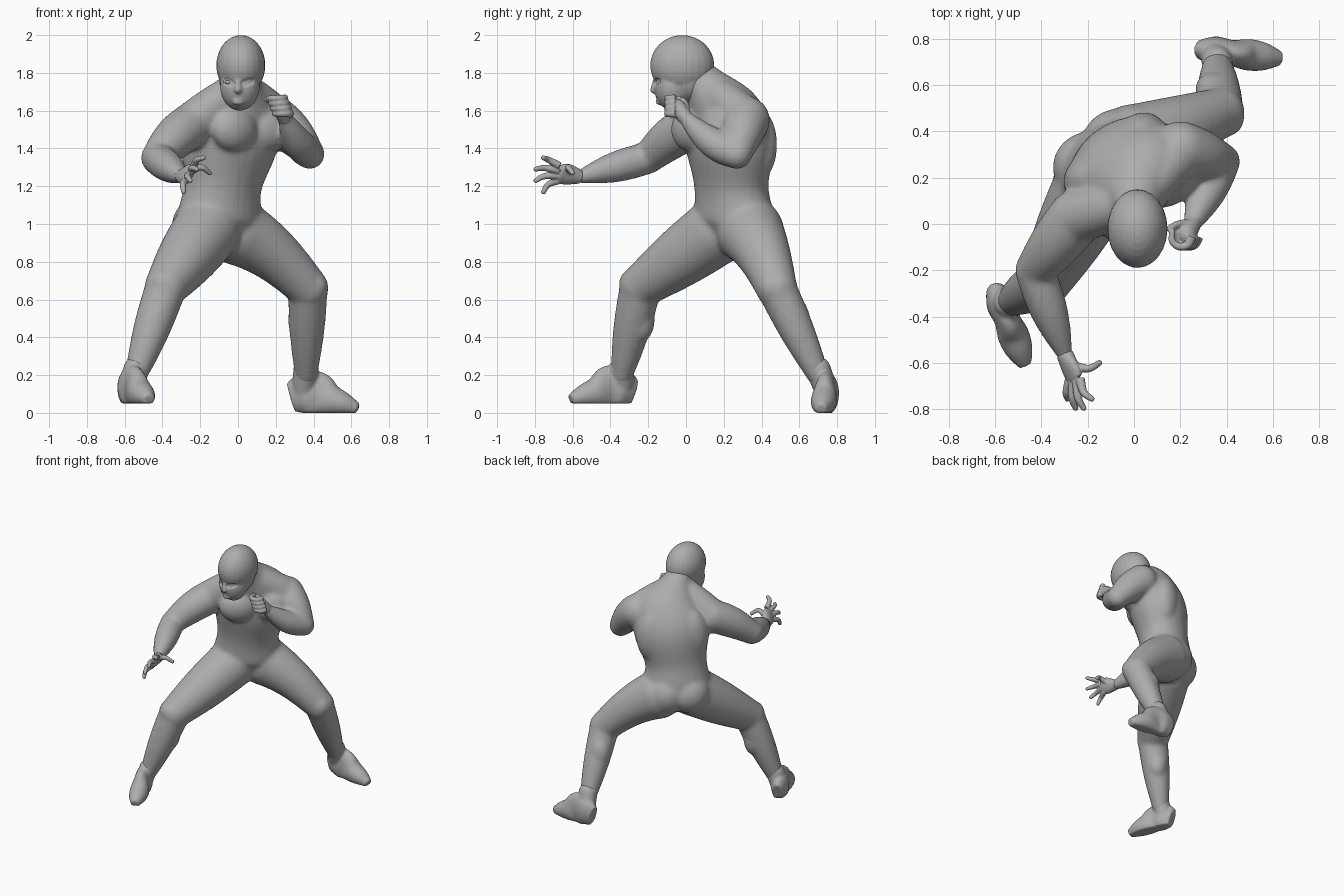
import bpy, bmesh, math
from mathutils import Vector, Matrix

cube = bpy.data.objects.get("Cube")
if cube:
    bpy.data.objects.remove(cube, do_unlink=True)

GREY = (.42, .42, .42, 1)
grey = bpy.data.materials.new("plain grey")
grey.use_nodes = True
grey.diffuse_color = GREY
grey.node_tree.nodes["Principled BSDF"].inputs["Base Color"].default_value = GREY

UP = Vector((0, 0, 1))
ACROSS = Vector((.78, .62, 0))      # shoulder line, towards the model's left
AHEAD = ACROSS.cross(UP)            # where the chest points
YAW = math.atan2(ACROSS.y, ACROSS.x)


def blend(before, start, end, after, t):
    """Smooth curve value between start and end."""
    leave, arrive = (end - before) / 2, (after - start) / 2
    ease = t * t * (3 - 2 * t)
    return (start + (end - start) * ease
            + leave * t * (1 - t) ** 2 - arrive * t * t * (1 - t))


def loft(bm, sections, side=None, steps=5, sides=24):
    """Smooth tube through (centre, half width, half depth) sections."""
    keys = [Vector((*centre, wide, deep)) for centre, wide, deep in sections]
    side = side or (keys[-1].xyz - keys[0].xyz).orthogonal()
    padded = [keys[0], *keys, keys[-1]]
    samples = [blend(*padded[i:i + 4], k / steps)
               for i in range(len(keys) - 1) for k in range(steps)]
    samples.append(keys[-1])
    last = len(samples) - 1
    rings = []
    for i, sample in enumerate(samples):
        along = samples[min(i + 1, last)].xyz - samples[max(i - 1, 0)].xyz
        along.normalize()
        u = (side - along * side.dot(along)).normalized()
        v = along.cross(u)
        wide, deep = sample[3], sample[4]
        angles = [math.tau * k / sides for k in range(sides)]
        rings.append([bm.verts.new(sample.xyz + u * wide * math.cos(a) + v * deep * math.sin(a))
                      for a in angles])
    for low, high in zip(rings, rings[1:]):
        for k in range(sides):
            bm.faces.new((low[k], low[k - 1], high[k - 1], high[k]))
    bm.faces.new(rings[0])
    bm.faces.new(rings[-1])


def blob(bm, centre, radii, yaw=0):
    """Ellipsoid, used for muscles and rounded ends."""
    place = Matrix.Translation(centre) @ Matrix.Rotation(yaw, 4, "Z") @ Matrix.Diagonal((*radii, 1))
    bmesh.ops.create_uvsphere(bm, u_segments=24, v_segments=16, radius=1, matrix=place)


def limb(bm, start, end, thick, thin, swell=0, bow=0):
    """Tapered limb between two joints, swelling and bowing upwards at its middle."""
    sections = []
    for k in range(5):
        t = k / 4
        hump = math.sin(math.pi * t)
        radius = thick + (thin - thick) * t + swell * hump
        sections.append((start.lerp(end, t) + UP * bow * hump, radius, radius))
    loft(bm, sections)
    blob(bm, start, [thick] * 3)
    blob(bm, end, [thin] * 3)


def digit(bm, path, side=None):
    """Finger that narrows towards a round tip."""
    sections = []
    for i, point in enumerate(path):
        radius = .021 - .008 * i / (len(path) - 1)
        sections.append((point, radius, radius))
    loft(bm, sections, side, sides=12)
    blob(bm, path[-1], [radius] * 3)


def fuse(name, bm, voxel, smoothing, floor=None):
    """Merge overlapping pieces into one smooth skin."""
    bmesh.ops.recalc_face_normals(bm, faces=bm.faces)
    if floor is not None:
        for vert in bm.verts:
            vert.co.z = max(vert.co.z, floor)
    mesh = bpy.data.meshes.new(name)
    bm.to_mesh(mesh)
    bm.free()
    part = bpy.data.objects.new(name, mesh)
    bpy.context.collection.objects.link(part)
    merge = part.modifiers.new("merge", "REMESH")
    merge.mode = "VOXEL"
    merge.voxel_size = voxel
    soften = part.modifiers.new("soften", "SMOOTH")
    soften.factor = .5
    soften.iterations = smoothing
    graph = bpy.context.evaluated_depsgraph_get()
    skin = bpy.data.meshes.new_from_object(part.evaluated_get(graph))
    part.modifiers.clear()
    part.data = skin
    skin.materials.clear()
    skin.materials.append(grey)
    skin.shade_smooth()
    return skin


# Joints of the pose
right_hip, right_knee, right_ankle = Vector((-.17, .16, .96)), Vector((-.38, -.24, .67)), Vector((-.54, -.34, .2))
left_hip, left_knee, left_ankle = Vector((0, .34, .96)), Vector((.37, .48, .66)), Vector((.36, .7, .2))
right_shoulder, right_elbow, right_wrist = Vector((-.25, .03, 1.52)), Vector((-.43, -.2, 1.35)), Vector((-.3, -.56, 1.25))
left_shoulder, left_elbow, left_wrist = Vector((.2, .32, 1.55)), Vector((.38, .27, 1.37)), Vector((.25, 0, 1.56))
nape = Vector((.01, .1, 1.73))

# Torso and neck
body = bmesh.new()
loft(body, [((-.1, .2, .87), .1, .1), ((-.1, .25, 1), .24, .18), ((-.08, .24, 1.2), .22, .18),
            ((-.04, .23, 1.42), .27, .21), ((0, .2, 1.58), .25, .18), (nape, .12, .12),
            ((.01, .03, 1.8), .09, .1)], ACROSS)
# Paired muscles: chest, back and seat
for sign in (-1, 1):
    for core, ahead, apart, radii in (((0, .2, 1.5), .12, .12, (.14, .09, .12)),
                                      ((-.03, .22, 1.42), -.09, .13, (.13, .1, .2)),
                                      ((-.1, .25, .99), -.07, .08, (.15, .14, .15))):
        blob(body, Vector(core) + AHEAD * ahead + ACROSS * apart * sign, radii, YAW)
# Slopes from neck to shoulders
for shoulder in (right_shoulder, left_shoulder):
    limb(body, nape, shoulder, .085, .12, bow=.01)

# Legs
limb(body, right_hip, right_knee, .18, .115, swell=.01)
limb(body, right_knee, right_ankle, .11, .06, swell=.012)
limb(body, left_hip, left_knee, .18, .11, bow=.03)
limb(body, left_knee, left_ankle, .105, .06, swell=.01)
# Kneecaps and calves
for knee, ankle, front in ((right_knee, right_ankle, Vector((-.3, -.9, .3))),
                           (left_knee, left_ankle, Vector((.7, -.6, .2)))):
    blob(body, knee + front * .05, (.07, .07, .08))
    blob(body, knee.lerp(ankle, .35) - front * .04, (.075, .075, .12))
# Arms
limb(body, right_shoulder, right_elbow, .12, .085, swell=.01, bow=.015)
limb(body, right_elbow, right_wrist, .085, .037, swell=.02)
limb(body, left_shoulder, left_elbow, .125, .08, swell=.01, bow=.015)
limb(body, left_elbow, left_wrist, .08, .04, swell=.02, bow=-.03)
fuse("body", body, .011, 20)

# Masked head: skull, jaw, base of skull, nose and lips
head = bmesh.new()
blob(head, (.015, -.02, 1.84), (.13, .17, .16))
blob(head, (.01, -.07, 1.73), (.105, .1, .13))
blob(head, (.01, 0, 1.77), (.11, .125, .13))
limb(head, Vector((0, -.16, 1.77)), Vector((0, -.17, 1.71)), .012, .02)
for height in (1.64, 1.655):
    blob(head, (0, -.14, height), (.03, .02, .009))
skin = fuse("masked_head", head, .007, 5)

# Sunken eye openings with eyes behind them
for sign, label in ((-1, "right"), (1, "left")):
    centre = Vector((.05 * sign, -.125, 1.75))
    for vert in skin.vertices:
        offset = vert.co - centre
        tilted = offset.z - .2 * offset.x * sign
        if vert.co.y < centre.y and math.hypot(offset.x, 2 * tilted) < .036:
            vert.co.y += .011
    eye = bmesh.new()
    blob(eye, centre, (.02, .02, .012))
    fuse(label + "_eye", eye, .004, 1)

# Open right hand with spread fingers
hand = bmesh.new()
spread = Vector((.5, 0, .86))
knuckles = Vector((-.255, -.67, 1.27))
loft(hand, [(right_wrist, .037, .037), (right_wrist.lerp(knuckles, .6), .06, .03),
            (knuckles, .055, .024)], spread)
for i in range(4):
    place = i - 1.5
    root = knuckles + spread * .03 * place
    tip = knuckles + spread * .07 * place + Vector((.02, -.13 + .02 * place ** 2, -.01))
    digit(hand, [root, root.lerp(tip, .5) + Vector((-.01, -.015, .01)), tip])
digit(hand, [right_wrist.lerp(knuckles, .4), Vector((-.2, -.625, 1.3)), Vector((-.15, -.6, 1.27))])
fuse("right_hand", hand, .005, 2)

# Closed left hand, each finger curling round
fist = bmesh.new()
palm = Vector((.225, -.045, 1.615))
limb(fist, left_wrist, palm, .04, .045)
for i in range(4):
    middle = palm + Vector((.01 * i - .02, -.01, .05 - .027 * i))
    curl = [middle + Vector((math.cos(a), -math.sin(a), 0)) * .044 for a in (0, .9, 1.8, 2.7, 3.6)]
    digit(fist, curl, UP)
digit(fist, [left_wrist + UP * .03, Vector((.195, 0, 1.63)), Vector((.15, -.02, 1.66))])
fuse("left_hand", fist, .005, 2)


def boot(name, ankle, heel, toe):
    """Flat-soled boot with an ankle cuff."""
    bm = bmesh.new()
    limb(bm, ankle + UP * .03, heel.lerp(toe, .18) + UP * .08, .067, .062)
    widths = (.04, .064, .056, .068, .06, .03)
    heights = (.13, .19, .2, .14, .1, .05)
    foot = [(heel.lerp(toe, i / 5) + UP * height * .4, width, height * .6)
            for i, (width, height) in enumerate(zip(widths, heights))]
    loft(bm, foot, (toe - heel).cross(UP))
    fuse(name, bm, .009, 3, floor=toe.z)


boot("right_boot", right_ankle, Vector((-.6, -.28, .05)), Vector((-.47, -.61, .05)))
boot("left_boot", left_ankle, Vector((.28, .755, .03)), Vector((.635, .715, 0)))
